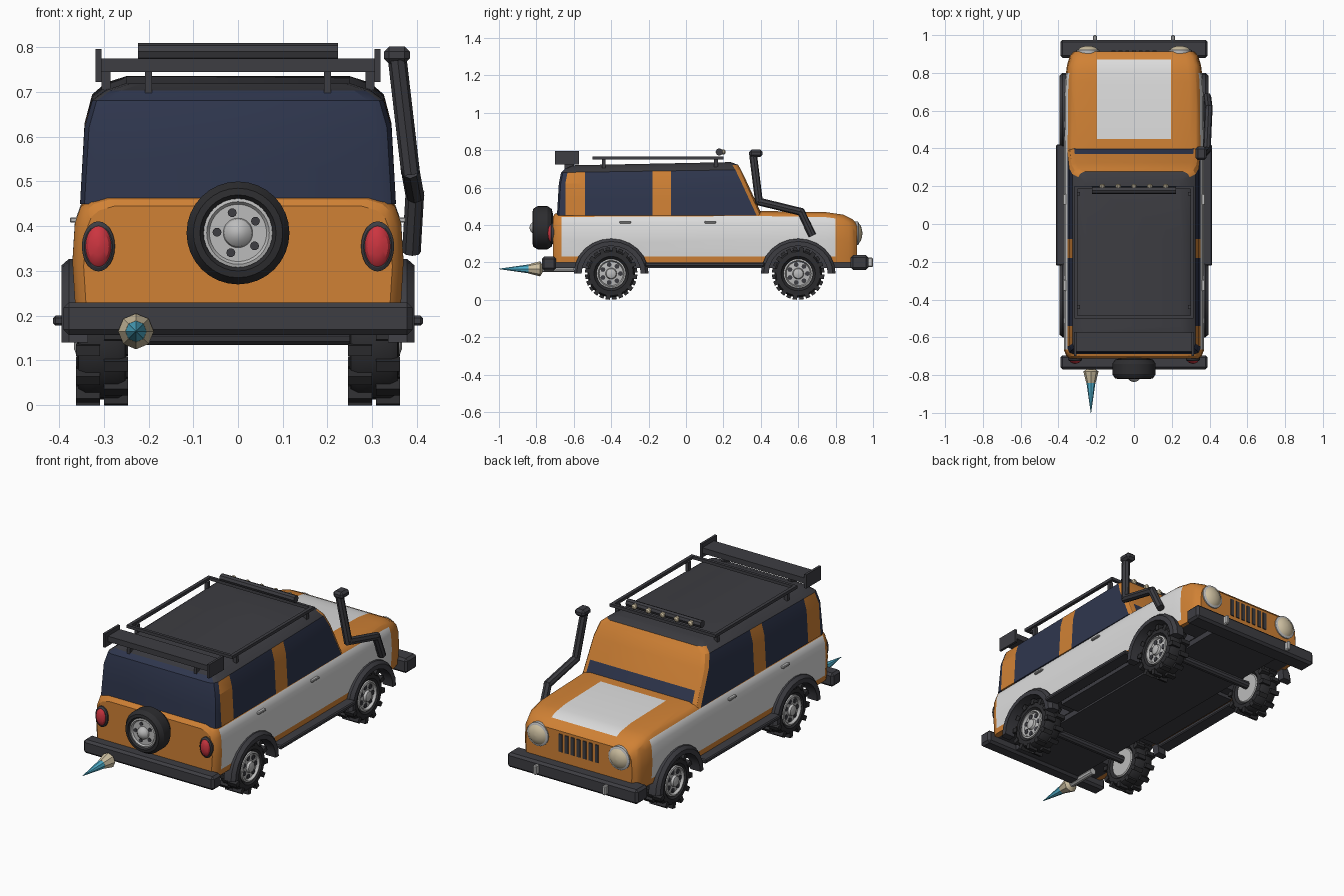
import bpy, bmesh, math
from mathutils import Vector, Matrix

if "Cube" in bpy.data.objects:
    bpy.data.objects.remove(bpy.data.objects["Cube"])

COLORS = {
    "orange": (0.63, 0.22, 0.035), "white": (0.72, 0.72, 0.72), "navy_glass": (0.028, 0.037, 0.075),
    "black_trim": (0.047, 0.047, 0.055), "tyre_rubber": (0.026, 0.026, 0.029), "rim_grey": (0.5, 0.5, 0.5),
    "red": (0.6, 0.035, 0.05), "cream": (0.62, 0.53, 0.36), "blue": (0.08, 0.44, 0.62),
}
MATS = {}
for n, c in COLORS.items():
    MATS[n] = bpy.data.materials.new(n)
    MATS[n].diffuse_color = (*c, 1)


def finish(name, bm, mats, smooth=30):
    bmesh.ops.recalc_face_normals(bm, faces=bm.faces)
    me = bpy.data.meshes.new(name)
    bm.to_mesh(me)
    bm.free()
    for m in mats.split():
        me.materials.append(MATS[m])
    ob = bpy.data.objects.new(name, me)
    bpy.context.collection.objects.link(ob)
    bpy.ops.object.select_all(action='DESELECT')
    ob.select_set(True)
    bpy.context.view_layer.objects.active = ob
    if smooth:
        bpy.ops.object.shade_smooth_by_angle(angle=math.radians(smooth))
    return ob


def add_box(bm, lo, hi, bevel=0.0, mat=None):
    lo, hi = Vector(lo), Vector(hi)
    m = Matrix.Translation((lo + hi) / 2) @ Matrix.Diagonal((*(hi - lo), 1))
    vs = bmesh.ops.create_cube(bm, size=1, matrix=(mat or Matrix()) @ m)["verts"]
    if bevel:
        edges = list({e for v in vs for e in v.link_edges})
        bmesh.ops.bevel(bm, geom=edges, offset=bevel, segments=1, affect='EDGES')


def boxes(name, mat, items, bevel=0.0):
    bm = bmesh.new()
    for lo, hi in items:
        add_box(bm, lo, hi, bevel)
    return finish(name, bm, mat, 0)


def both(lo, hi):
    """A box and its mirror image across x = 0."""
    return [(lo, hi), ((-hi[0], lo[1], lo[2]), (-lo[0], hi[1], hi[2]))]


def frame(loc, direction):
    return Matrix.Translation(loc) @ Vector(direction).to_track_quat('Z', 'Y').to_matrix().to_4x4()


def loft(bm, rings):
    rows = [[bm.verts.new(p) for p in r] for r in rings]
    n = len(rows[0])
    for a, b in zip(rows, rows[1:]):
        for i in range(n):
            bm.faces.new((a[i], a[(i + 1) % n], b[(i + 1) % n], b[i]))
    bm.faces.new(rows[0])
    bm.faces.new(rows[-1])


def add_lathe(bm, profile, loc, direction, seg=24, sx=1, sy=1):
    """Spin (radius, height) points about a direction."""
    m = frame(loc, direction)
    loft(bm, [[m @ Vector((sx * r * math.cos(2 * math.pi * i / seg), sy * r * math.sin(2 * math.pi * i / seg), h))
               for i in range(seg)] for r, h in profile])


def lathe(name, mat, profile, loc, direction, seg=24, sx=1, sy=1):
    bm = bmesh.new()
    add_lathe(bm, profile, loc, direction, seg, sx, sy)
    return finish(name, bm, mat)


def cut(bm, axis, values):
    no = Vector([1 if i == axis else 0 for i in range(3)])
    for v in values:
        bmesh.ops.bisect_plane(bm, geom=bm.verts[:] + bm.edges[:] + bm.faces[:], plane_co=no * v, plane_no=no)


def paint(bm, rule):
    bmesh.ops.recalc_face_normals(bm, faces=bm.faces)
    for f in bm.faces:
        f.material_index = rule(f.calc_center_median(), f.normal)


WHEELS = [(s, y) for s in (-1, 1) for y in (-0.40, 0.60)]

# Lower body: sections along y, with painted panels
half = [(0.98, 0), (1.0, 0.45), (0.985, 0.77), (0.95, 0.9), (0.90, 0.96), (0.80, 1.0)]
section = half + [(-x, z) for x, z in reversed(half)]
stations = [(-0.712, 0.345, 0.445), (-0.70, 0.358, 0.46), (-0.67, 0.37, 0.47), (0.40, 0.37, 0.475),
            (0.75, 0.366, 0.468), (0.84, 0.355, 0.455), (0.89, 0.34, 0.43), (0.914, 0.318, 0.405)]
bm = bmesh.new()
loft(bm, [[(w * x, y, 0.2 + (top - 0.2) * z) for x, z in section] for y, w, top in stations])
cut(bm, 0, (-0.33, -0.195, 0.195, 0.33))
cut(bm, 1, (-0.665, 0.45, 0.80, 0.87))
cut(bm, 2, (0.23,))


def body_rule(c, n):
    if n.z < -0.6:
        return 2 if abs(c.x) < 0.33 else 0
    if n.z > 0.6:
        return 1 if abs(c.x) < 0.195 and 0.45 < c.y < 0.87 else 0
    return 1 if abs(n.x) > 0.6 and -0.665 < c.y < 0.80 and c.z > 0.23 else 0


paint(bm, body_rule)
body = finish("lower_body", bm, "orange white black_trim", 0)
bm = bmesh.new()
for s, y in WHEELS:
    add_lathe(bm, [(0.16, 0), (0.16, 0.3)], (s * 0.215, y, 0.14), (s, 0, 0), 24)
cutter = finish("wheel_well_cutter", bm, "black_trim", 0)
cutter.hide_render = True
mod = body.modifiers.new("wells", 'BOOLEAN')
mod.operation, mod.solver, mod.object, mod.material_mode = 'DIFFERENCE', 'EXACT', cutter, 'TRANSFER'
bpy.context.view_layer.objects.active = body
bpy.ops.object.modifier_apply(modifier="wells")
bpy.data.objects.remove(cutter)
body.select_set(True)
bpy.ops.object.shade_smooth_by_angle(angle=math.radians(30))

# Cabin: rounded rings stacked in z, glass and pillars painted by region
bm = bmesh.new()
rings = []
for z, x, yb, yf, tilt in [(0.45, 0.353, -0.69, 0.408, 0), (0.63, 0.343, -0.68, 0.325, 0.01),
                           (0.695, 0.326, -0.668, 0.294, 0.015), (0.722, 0.295, -0.645, 0.278, 0.02),
                           (0.737, 0.25, -0.60, 0.24, 0.02)]:
    q = [(x, yb + 0.035), (x, yf - 0.03), (x - 0.012, yf - 0.01), (x - 0.035, yf)]
    q = [(x - 0.035, yb), (x - 0.01, yb + 0.01)] + q
    ring = q + [(-a, b) for a, b in reversed(q)]
    rings.append([(a, b, z - tilt * (0.3 - b)) for a, b in ring])
loft(bm, rings)
cut(bm, 1, (-0.645, -0.54, -0.18, -0.08))
cut(bm, 2, (0.53,))


def cabin_rule(c, n):
    if n.y < -0.35 and c.y < -0.6:
        return 0
    if n.y > 0.3 and c.z < 0.725:
        return 0 if c.z < 0.53 and abs(c.x) < 0.325 else 1
    pillar = -0.645 < c.y < -0.54 or -0.18 < c.y < -0.08
    if n.z > 0.75 or (c.z > 0.69 and not (pillar and n.z < 0.75)):
        return 2
    return 1 if pillar else 0


paint(bm, cabin_rule)
finish("cabin", bm, "navy_glass orange black_trim", 25)

# Underside, bumpers, sills
boxes("chassis", "black_trim", [((-0.21, -0.70, 0.17), (0.21, 0.89, 0.21)), ((-0.32, -0.2, 0.18), (0.32, 0.40, 0.21))])
boxes("rear_bumper", "black_trim", [((-0.39, -0.77, 0.157), (0.39, -0.695, 0.23))], 0.012)
boxes("front_bumper", "black_trim", [((-0.39, 0.88, 0.16), (0.39, 0.975, 0.238))], 0.012)
boxes("tow_hook", "rim_grey", both((0.197, 0.96, 0.175), (0.217, 1.0, 0.225)), 0.005)
boxes("side_step", "black_trim", both((0.34, -0.22, 0.178), (0.413, 0.42, 0.2)), 0.005)

# Arch flares
bm = bmesh.new()
for s, y in WHEELS:
    rows = []
    for i in range(13):
        a = math.pi * i / 12
        c, d = math.cos(a), math.sin(a)
        rows.append([(s * x, y + ry * c, 0.14 + rz * d) for x, ry, rz in
                     ((0.335, 0.158, 0.148), (0.395, 0.158, 0.148), (0.395, 0.185, 0.172), (0.378, 0.2, 0.187),
                      (0.335, 0.2, 0.187))])
    loft(bm, rows)
finish("arch_flares", bm, "black_trim", 30)

# Wheels: tyre, staggered lugs, rim, hub
TYRE = [(0.078, -0.04), (0.092, -0.055), (0.118, -0.052), (0.127, -0.036), (0.127, 0.036),
        (0.118, 0.052), (0.092, 0.055), (0.078, 0.04)]
bm_t, bm_r, bm_h = bmesh.new(), bmesh.new(), bmesh.new()
for s, y in WHEELS:
    loc, d = Vector((s * 0.304, y, 0.14)), (s, 0, 0)
    add_lathe(bm_t, TYRE, loc, d, 28)
    for k in range(24):
        m = frame(loc, d) @ Matrix.Rotation(2 * math.pi * (k + 0.5) / 24, 4, 'Z')
        x0 = 0.004 if k % 2 else -0.058
        add_box(bm_t, (0.11, -0.012, x0), (0.14, 0.012, x0 + 0.054), 0, m)
    add_lathe(bm_r, [(0.074, -0.05), (0.079, -0.045), (0.079, 0.053), (0.07, 0.056), (0.064, 0.042),
                     (0.03, 0.046), (0.026, 0.058), (0.012, 0.063)], loc, d, 28)
    for k in range(7):
        m = frame(loc, d) @ Matrix.Rotation(2 * math.pi * k / 7, 4, 'Z')
        add_lathe(bm_h, [(0.013, 0.036), (0.013, 0.0475)], m @ Vector((0.049, 0, 0)), d, 8)
finish("tyres", bm_t, "tyre_rubber")
finish("rims", bm_r, "rim_grey")
finish("rim_holes", bm_h, "black_trim")
bm = bmesh.new()
for y in (-0.40, 0.60):
    add_lathe(bm, [(0.022, -0.27), (0.022, 0.27)], (0, y, 0.155), (1, 0, 0), 10)
finish("axles", bm, "black_trim")

# Spare wheel on the tailgate
sp, back = Vector((0, -0.77, 0.385)), (0, -1, 0)
lathe("spare_tyre", "tyre_rubber", [(0.07, -0.06), (0.1, -0.052), (0.115, -0.03), (0.115, 0.025), (0.1, 0.048),
                                    (0.085, 0.05), (0.074, 0.035)], sp, back, 32)
lathe("spare_rim", "rim_grey", [(0.077, 0), (0.077, 0.043), (0.07, 0.045), (0.064, 0.037), (0.033, 0.037),
                                (0.03, 0.05), (0.018, 0.062), (0.004, 0.066)], sp, back, 32)
bm = bmesh.new()
for k in range(5):
    a = math.radians(106 + 72 * k)
    add_lathe(bm, [(0.01, 0.03), (0.01, 0.041)], sp + Vector((0.047 * math.cos(a), 0, 0.047 * math.sin(a))), back, 10)
finish("spare_rim_holes", bm, "black_trim")

# Lamps
for s, side in ((-1, "left"), (1, "right")):
    lathe(side + "_tail_lamp_rim", "black_trim", [(1, 0), (1, 0.03), (0.85, 0.035)],
          (s * 0.312, -0.69, 0.355), back, 24, 0.037, 0.056)
    lathe(side + "_tail_lamp", "red", [(1, 0), (0.97, 0.033), (0.75, 0.043), (0.4, 0.048), (0.05, 0.05)],
          (s * 0.312, -0.69, 0.355), back, 24, 0.031, 0.049)
    lathe(side + "_headlamp_rim", "rim_grey", [(0.063, 0), (0.063, 0.05), (0.054, 0.055)],
          (s * 0.243, 0.87, 0.355), (0, 1, 0))
    lathe(side + "_headlamp", "cream", [(0.054, 0), (0.053, 0.054), (0.04, 0.065), (0.02, 0.071), (0.003, 0.073)],
          (s * 0.243, 0.87, 0.355), (0, 1, 0))

# Grille slots and door handles
boxes("grille_slots", "black_trim", [((x * 0.036 - 0.01, 0.905, 0.295), (x * 0.036 + 0.01, 0.919, 0.39))
                                     for x in range(-3, 4)])
boxes("door_handles", "rim_grey", [b for y in (-0.325, 0.13)
                                   for b in both((0.355, y - 0.03, 0.408), (0.376, y + 0.03, 0.42))], 0.003)

# Roof rack, light bar, rear wing
boxes("roof_rack", "black_trim", both((0.298, -0.50, 0.75), (0.316, 0.2, 0.766)) +
      [((-0.31, y, 0.75), (0.31, y + 0.016, 0.766)) for y in (-0.50, 0.184)] +
      [b for y in (-0.45, 0.15) for b in both((0.285, y, 0.705), (0.305, y + 0.02, 0.755))])
lathe("light_bar", "black_trim", [(0.02, -0.223), (0.02, 0.223)], (0, 0.178, 0.79), (1, 0, 0), 8)
bm = bmesh.new()
for k in range(-2, 3):
    add_lathe(bm, [(0.014, 0), (0.014, 0.028), (0.006, 0.034)], (k * 0.084, 0.178, 0.79), (0, 1, 0), 10)
finish("roof_lamps", bm, "cream")
boxes("rear_wing", "black_trim", [((-0.31, -0.675, 0.745), (0.31, -0.575, 0.775))] +
      both((0.305, -0.70, 0.722), (0.318, -0.573, 0.796)) + both((0.192, -0.65, 0.69), (0.208, -0.60, 0.75)))

# Snorkel
bm = bmesh.new()
path = [Vector(p) for p in ((0.388, 0.672, 0.35), (0.395, 0.615, 0.47), (0.385, 0.39, 0.525), (0.357, 0.36, 0.765))]
for a, b in zip(path, path[1:]):
    d = (b - a).normalized()
    add_lathe(bm, [(0.021, -0.008), (0.021, (b - a).length + 0.008)], a, d, 8)
add_box(bm, (0.326, 0.338, 0.763), (0.384, 0.41, 0.802), 0.012)
finish("snorkel", bm, "black_trim")

# Exhaust and flame
lathe("exhaust_pipe", "rim_grey", [(0.018, 0), (0.018, 0.2)], (-0.228, -0.6, 0.165), back, 10)
lathe("exhaust_tip", "cream", [(0.022, 0), (0.04, 0.012), (0.036, 0.03), (0.024, 0.075)], (-0.228, -0.768, 0.165), back, 8)
lathe("exhaust_flame", "blue", [(0.027, 0), (0.024, 0.04), (0.001, 0.2)], (-0.228, -0.80, 0.165), back, 8)

for m in bpy.data.materials:
    if m.users and not m.is_grease_pencil:
        m.use_nodes = True
        m.node_tree.nodes["Principled BSDF"].inputs["Base Color"].default_value = m.diffuse_color
